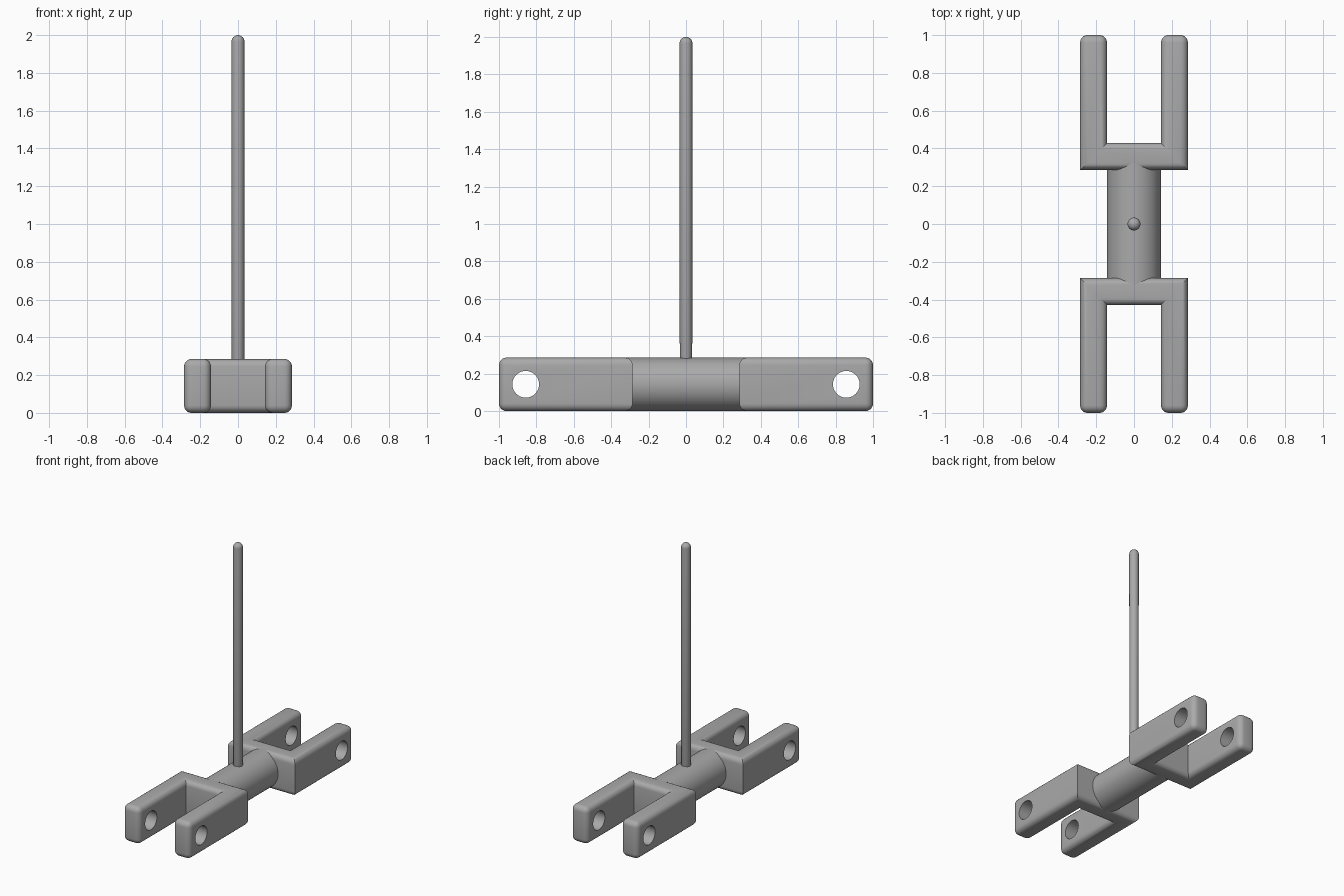
import bpy, bmesh, math
from mathutils import Matrix, Vector

cube = bpy.data.objects.get("Cube")
if cube:
    bpy.data.objects.remove(cube, do_unlink=True)

UNIT = 1 / 7            # arm thickness, web thickness and shaft radius
HALF = 2 * UNIT         # half the yoke width, also its height
ROUND = 0.04
ROD = 0.034

steel = bpy.data.materials.new("grey steel")
steel.use_nodes = True
steel.diffuse_color = (0.4, 0.4, 0.4, 1)
steel.node_tree.nodes["Principled BSDF"].inputs["Base Color"].default_value = (0.4, 0.4, 0.4, 1)


def add_object(name, bm):
    bmesh.ops.recalc_face_normals(bm, faces=bm.faces)
    mesh = bpy.data.meshes.new(name)
    bm.to_mesh(mesh)
    bm.free()
    mesh.materials.append(steel)
    obj = bpy.data.objects.new(name, mesh)
    bpy.context.collection.objects.link(obj)
    return obj


def shade(obj):
    bpy.ops.object.select_all(action='DESELECT')
    obj.select_set(True)
    bpy.context.view_layer.objects.active = obj
    bpy.ops.object.shade_smooth_by_angle(angle=math.radians(35))


def cylinder(name, radius, length, axis, centre):
    bm = bmesh.new()
    turn = Vector((0, 0, 1)).rotation_difference(Vector(axis)).to_matrix().to_4x4()
    bmesh.ops.create_cone(bm, cap_ends=True, segments=48, radius1=radius, radius2=radius,
                          depth=length, matrix=Matrix.Translation(centre) @ turn)
    return add_object(name, bm)


# Forked yoke: U profile raised to full height, rounded on its horizontal and tip edges
def yoke(name, side):
    half = [(HALF, HALF), (HALF, 1), (UNIT, 1), (UNIT, 3 * UNIT)]
    outline = half + [(-x, y) for x, y in reversed(half)]
    bm = bmesh.new()
    base = bm.faces.new([bm.verts.new((x, side * y, 0)) for x, y in outline])
    raised = bmesh.ops.extrude_face_region(bm, geom=[base])
    top = [v for v in raised["geom"] if isinstance(v, bmesh.types.BMVert)]
    bmesh.ops.translate(bm, verts=top, vec=(0, 0, HALF))
    bmesh.ops.recalc_face_normals(bm, faces=bm.faces)
    edges = [e for e in bm.edges
             if abs(e.verts[0].co.z - e.verts[1].co.z) < 0.01
             or abs(e.verts[0].co.y) > 0.99]
    bmesh.ops.bevel(bm, geom=edges, offset=ROUND, segments=5, profile=0.5,
                    affect='EDGES', clamp_overlap=True)
    obj = add_object(name, bm)
    # Pin holes through both arms
    cutter = cylinder(name + "_hole_cutter", UNIT / 2, 1, (1, 0, 0), (0, side * 6 * UNIT, UNIT))
    cutter.hide_render = True
    cutter.hide_viewport = True
    cut = obj.modifiers.new("pin holes", 'BOOLEAN')
    cut.operation = 'DIFFERENCE'
    cut.solver = 'EXACT'
    cut.object = cutter
    bpy.context.view_layer.update()
    cut_mesh = bpy.data.meshes.new_from_object(
        obj.evaluated_get(bpy.context.evaluated_depsgraph_get()))
    obj.modifiers.clear()
    obj.data = cut_mesh
    bpy.data.objects.remove(cutter, do_unlink=True)
    shade(obj)


yoke("back_yoke", 1)
yoke("front_yoke", -1)

# Round shaft joining the yokes
shade(cylinder("shaft", UNIT, 5 * UNIT, (0, 1, 0), (0, 0, UNIT)))

# Upright rod with a domed tip: a stretched sphere whose lower half drops into the shaft
bm = bmesh.new()
bmesh.ops.create_uvsphere(bm, u_segments=32, v_segments=16, radius=ROD,
                          matrix=Matrix.Translation((0, 0, 2 - ROD)))
lower = [v for v in bm.verts if v.co.z < 2 - ROD - 0.001]
bmesh.ops.translate(bm, verts=lower, vec=(0, 0, UNIT + 2 * ROD - 2))
shade(add_object("upright_rod", bm))
